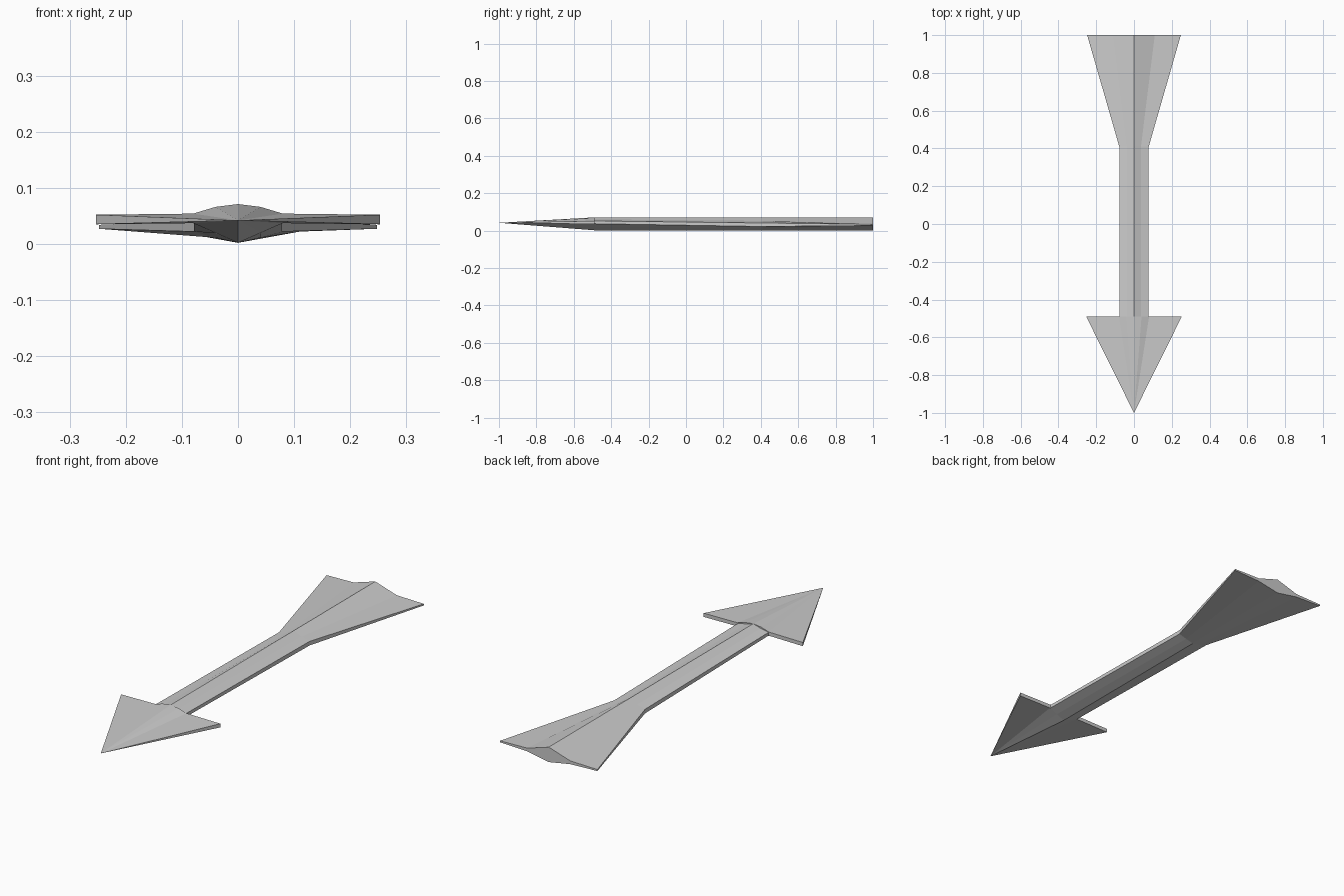
import bpy
import bmesh

cube = bpy.data.objects.get("Cube")
if cube:
    bpy.data.objects.remove(cube, do_unlink=True)

grey = bpy.data.materials.new("plain grey")
grey.use_nodes = True
colour = (0.6, 0.6, 0.6, 1)
grey.diffuse_color = colour
grey.node_tree.nodes["Principled BSDF"].inputs["Base Color"].default_value = colour


def mirrored(half):
    """Close a half profile, listed from top centre to bottom centre."""
    return half + [(-x, z) for x, z in reversed(half[1:-1])]


def finish(name, bm):
    bmesh.ops.recalc_face_normals(bm, faces=bm.faces)
    mesh = bpy.data.meshes.new(name)
    bm.to_mesh(mesh)
    bm.free()
    mesh.materials.append(grey)
    bpy.context.collection.objects.link(bpy.data.objects.new(name, mesh))


def ring(bm, y, half):
    return [bm.verts.new((x, y, z)) for x, z in mirrored(half)]


def loft(name, y0, half0, y1, half1):
    """Skin two matching sections and cap both ends."""
    bm = bmesh.new()
    a, b = ring(bm, y0, half0), ring(bm, y1, half1)
    for i in range(len(a)):
        j = (i + 1) % len(a)
        bm.faces.new((a[i], a[j], b[j], b[i]))
    bm.faces.new(a)
    bm.faces.new(b)
    finish(name, bm)


def spike(name, tip, y, half):
    """Draw a section to a single point."""
    bm = bmesh.new()
    base = ring(bm, y, half)
    point = bm.verts.new(tip)
    for i in range(len(base)):
        bm.faces.new((base[i], base[(i + 1) % len(base)], point))
    bm.faces.new(base)
    finish(name, bm)


# Half sections run from the top ridge around the edge to the keel
TOP, KEEL = (0, 0.071), (0, 0.002)
head_back = [TOP, (0.04, 0.066), (0.08, 0.054), (0.253, 0.052),
             (0.253, 0.035), (0.08, 0.037), (0.04, 0.02), KEEL]
shaft_front = [TOP, (0.037, 0.06), (0.078, 0.052),
               (0.078, 0.037), (0.04, 0.019), KEEL]
shaft_back = [TOP, (0.037, 0.052), (0.078, 0.041),
              (0.078, 0.022), (0.04, 0.011), KEEL]
tail_end = [TOP, (0.11, 0.037), (0.248, 0.034),
            (0.248, 0.027), (0.11, 0.022), KEEL]

# Arrow head, shaft and flared tail
spike("arrow_head", (0, -1, 0.042), -0.49, head_back)
loft("shaft", -0.49, shaft_front, 0.41, shaft_back)
loft("flared_tail", 0.41, shaft_back, 1, tail_end)
